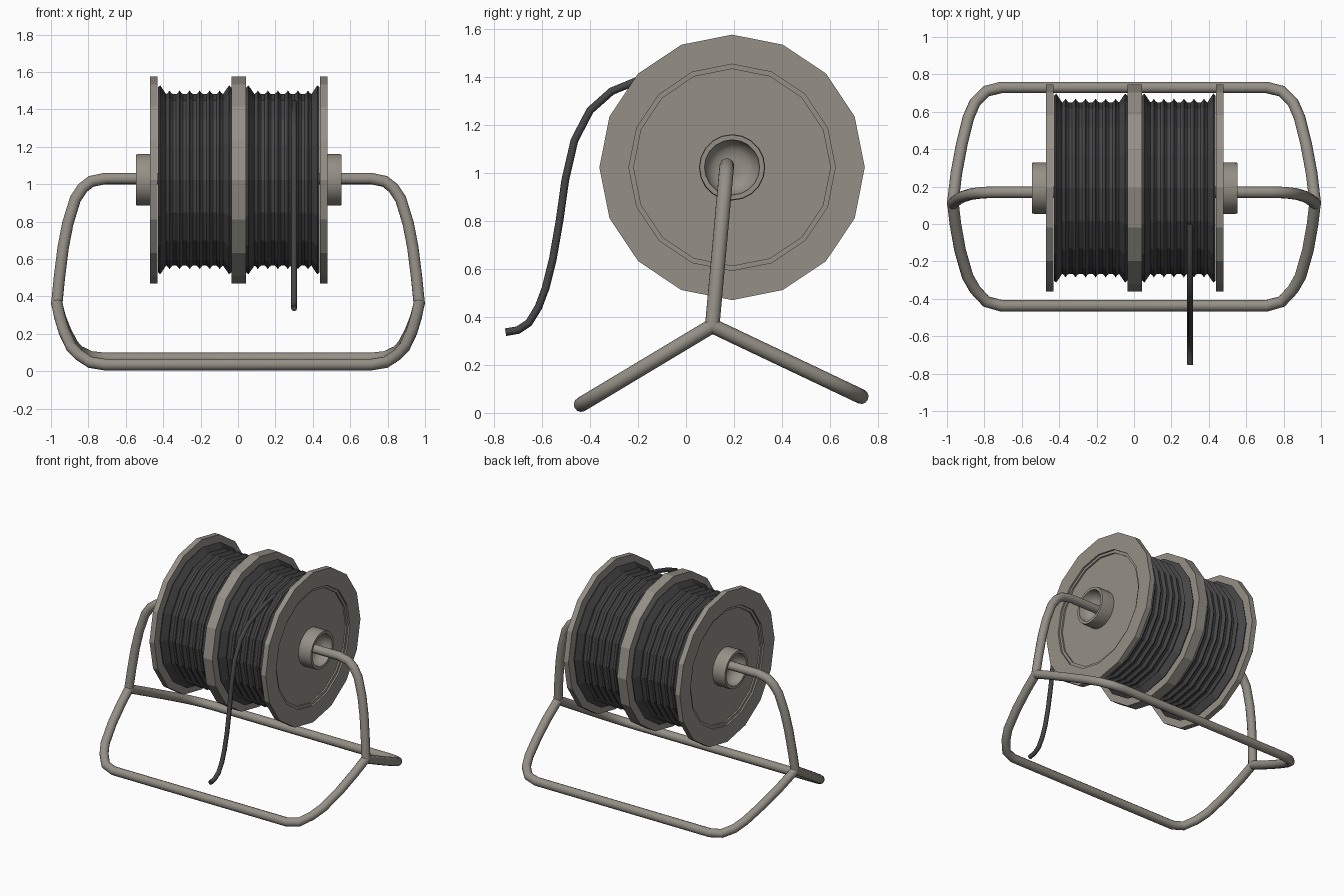
import bpy, bmesh, math
from mathutils import Vector

if "Cube" in bpy.data.objects:
    bpy.data.objects.remove(bpy.data.objects["Cube"])

CX, CY, CZ = 0.004, 0.192, 1.023   # reel centre


def material(name, rgb):
    m = bpy.data.materials.new(name)
    m.diffuse_color = (*rgb, 1)
    m.use_nodes = True
    m.node_tree.nodes["Principled BSDF"].inputs["Base Color"].default_value = m.diffuse_color
    return m


METAL = material("warm grey metal", (0.30, 0.28, 0.24))
RUBBER = material("dark grey cable", (0.06, 0.06, 0.063))


def lathe(name, profile, mat, sides=16, smooth=False):
    """Revolve (x, radius) points around the reel axis."""
    bm = bmesh.new()
    rings = []
    for x, r in profile:
        ring = []
        for i in range(sides):
            a = 2 * math.pi * i / sides
            ring.append(bm.verts.new((CX + x, CY + r * math.sin(a), CZ + r * math.cos(a))))
        rings.append(ring)
    for a, b in zip(rings, rings[1:]):
        for i in range(sides):
            j = (i + 1) % sides
            bm.faces.new((a[i], a[j], b[j], b[i]))
    bm.faces.new(rings[0])
    bm.faces.new(rings[-1])
    bmesh.ops.recalc_face_normals(bm, faces=bm.faces)
    me = bpy.data.meshes.new(name)
    bm.to_mesh(me)
    bm.free()
    ob = bpy.data.objects.new(name, me)
    bpy.context.collection.objects.link(ob)
    me.materials.append(mat)
    if smooth:
        shade(ob)
    return ob


def shade(ob):
    bpy.ops.object.select_all(action='DESELECT')
    ob.select_set(True)
    bpy.context.view_layer.objects.active = ob
    bpy.ops.object.shade_smooth_by_angle(angle=math.radians(50))


def tube(name, points, radius, mat, bevel=4):
    """Round tube along a polyline, turned into a mesh."""
    cu = bpy.data.curves.new(name, 'CURVE')
    cu.dimensions = '3D'
    cu.bevel_depth = radius
    cu.bevel_resolution = bevel
    cu.use_fill_caps = True
    sp = cu.splines.new('POLY')
    sp.points.add(len(points) - 1)
    for p, co in zip(sp.points, points):
        p.co = (*co, 1)
    ob = bpy.data.objects.new(name, cu)
    bpy.context.collection.objects.link(ob)
    cu.materials.append(mat)
    bpy.ops.object.select_all(action='DESELECT')
    ob.select_set(True)
    bpy.context.view_layer.objects.active = ob
    bpy.ops.object.convert(target='MESH')
    shade(bpy.context.view_layer.objects.active)


def mirrored(points):
    return points + [(-x, y, z) for x, y, z in reversed(points)]


# Flanges with stepped recess, and hollow hubs
for side, s in (("left", -1), ("right", 1)):
    flange = [(0.435, 0.1), (0.435, 0.553), (0.475, 0.553), (0.475, 0.43),
              (0.463, 0.43), (0.463, 0.41), (0.452, 0.41), (0.452, 0.1)]
    hub = [(0.445, 0.138), (0.535, 0.138), (0.55, 0.135), (0.55, 0.115),
           (0.50, 0.108), (0.465, 0.072), (0.465, 0.03)]
    lathe(side + "_flange", [(s * x, r) for x, r in flange], METAL)
    lathe(side + "_hub", [(s * x, r) for x, r in hub], METAL, 20, True)
lathe("middle_flange", [(-0.038, 0.1), (-0.038, 0.553), (0.038, 0.553), (0.038, 0.1)], METAL)

# Ridged cable windings, rising against the flanges
for side, s in (("left", -1), ("right", 1)):
    x0, x1, n = 0.04, 0.432, 6
    prof = [(x0, 0.1), (x0, 0.495), (x0 + 0.012, 0.505)]
    a, b = x0 + 0.062, x1 - 0.062
    for i in range(n):
        x = a + (b - a) * i / (n - 1)
        prof += [(x - 0.018, 0.458), (x - 0.008, 0.466), (x, 0.478),
                 (x + 0.008, 0.466), (x + 0.018, 0.458)]
    prof += [(x1 - 0.012, 0.505), (x1, 0.495), (x1, 0.1)]
    lathe(side + "_cable_winding", [(s * x, r) for x, r in prof], RUBBER)

# Loose cable end hanging at the front
tail = [(0.0, 1.435), (-0.1, 1.415), (-0.2, 1.385), (-0.31, 1.34), (-0.40, 1.26),
        (-0.465, 1.135), (-0.503, 0.97), (-0.527, 0.80), (-0.555, 0.64), (-0.585, 0.52),
        (-0.615, 0.44), (-0.655, 0.375), (-0.70, 0.345), (-0.752, 0.336)]
tube("loose_cable_end", [(0.3, y, z) for y, z in tail], 0.016, RUBBER, 2)

# Bent tube frame: axle with arms, front foot, back foot
R = 0.031


def arm(x, z):
    return (x, 0.11 + (z - 0.37) * 0.091, z)


def front(x, y):
    return (x, y, 0.033 + (y + 0.44) * 0.60)


def back(x, y):
    return (x, y, 0.068 + (0.73 - y) * 0.475)


tube("axle_and_arms", mirrored([arm(0.969, 0.36), arm(0.955, 0.50), arm(0.935, 0.66),
     arm(0.91, 0.79), arm(0.87, 0.92), arm(0.83, 0.98), arm(0.785, 1.015), arm(0.71, 1.03)]), R, METAL)
tube("front_foot", mirrored([front(0.969, 0.12), front(0.955, 0.0), front(0.93, -0.14),
     front(0.89, -0.28), front(0.85, -0.35), front(0.79, -0.415), front(0.71, -0.437)]), R, METAL)
tube("back_foot", mirrored([back(0.969, 0.11), back(0.95, 0.27), back(0.92, 0.43),
     back(0.885, 0.57), back(0.85, 0.65), back(0.79, 0.71), back(0.71, 0.73)]), R, METAL)
